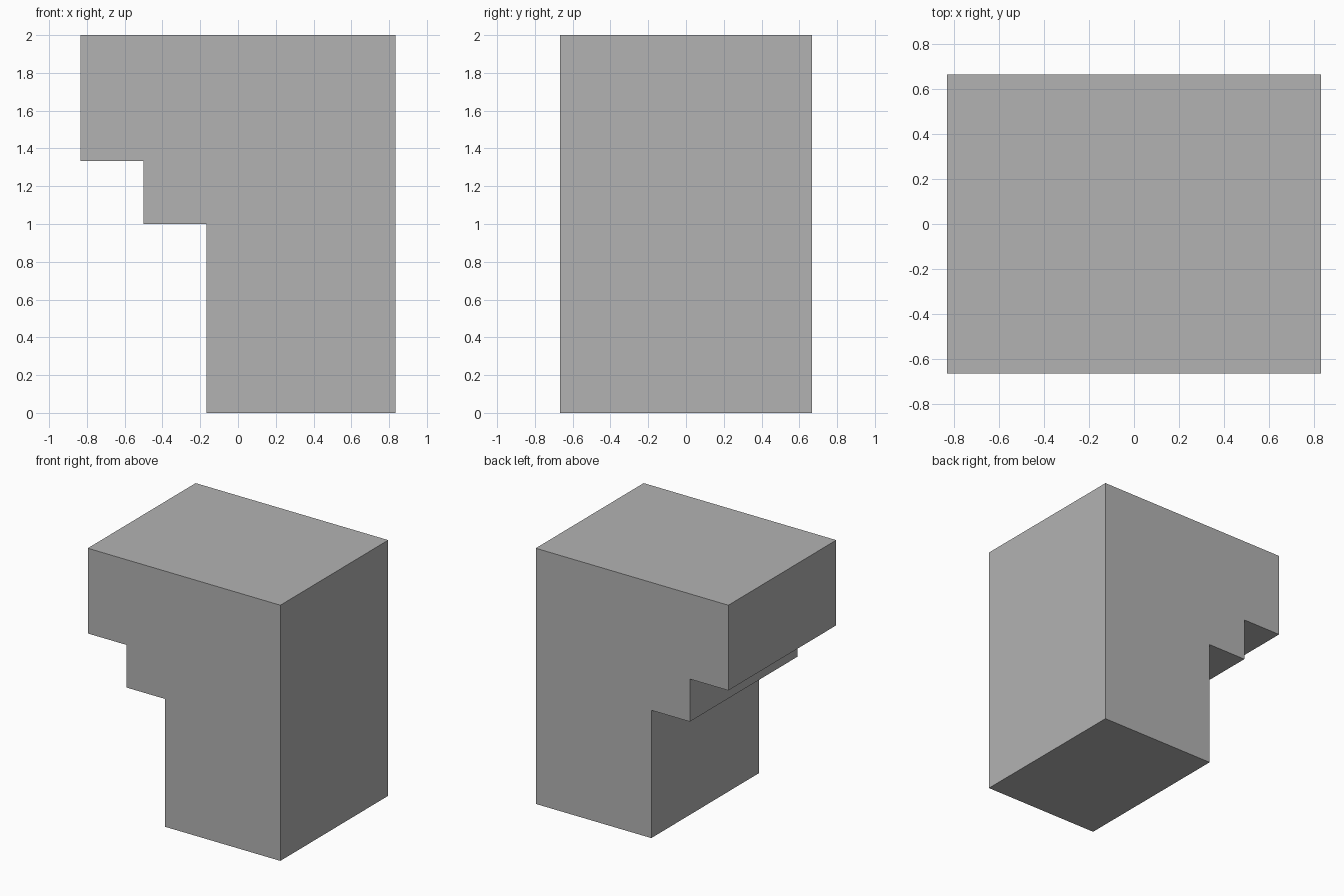
import bpy
import bmesh

cube = bpy.data.objects.get("Cube")
if cube:
    bpy.data.objects.remove(cube, do_unlink=True)

# Plain grey surface
grey = bpy.data.materials.new("plain_grey")
grey.use_nodes = True
colour = (0.45, 0.45, 0.45, 1)
grey.diffuse_color = colour
grey.node_tree.nodes["Principled BSDF"].inputs["Base Color"].default_value = colour

# Stepped side profile in sixths of a unit pair: (x, z)
UNIT = 1 / 6
profile = [(-1, 0), (5, 0), (5, 12), (-5, 12), (-5, 8), (-3, 8), (-3, 6), (-1, 6)]
half_depth = 4 * UNIT

# Extrude the profile from front to back
bm = bmesh.new()
front = bm.faces.new([bm.verts.new((x * UNIT, -half_depth, z * UNIT)) for x, z in profile])
extruded = bmesh.ops.extrude_face_region(bm, geom=[front], use_keep_orig=True)
back_verts = [v for v in extruded["geom"] if isinstance(v, bmesh.types.BMVert)]
bmesh.ops.translate(bm, verts=back_verts, vec=(0, 2 * half_depth, 0))
bmesh.ops.recalc_face_normals(bm, faces=bm.faces)

mesh = bpy.data.meshes.new("stepped_block")
bm.to_mesh(mesh)
bm.free()
mesh.materials.append(grey)
block = bpy.data.objects.new("stepped_block", mesh)
bpy.context.collection.objects.link(block)
